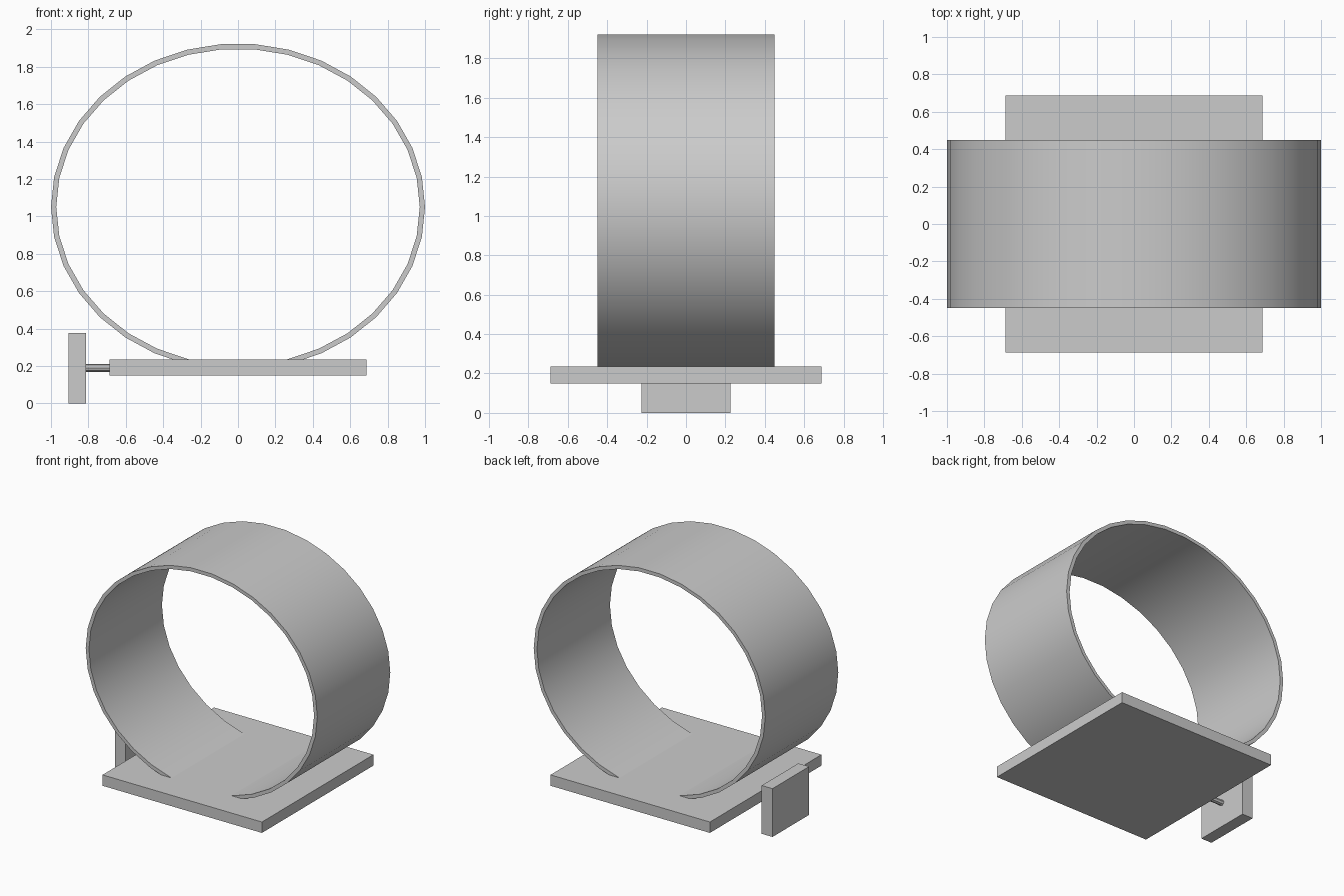
import bpy, bmesh
from math import cos, sin, tau, pi
from mathutils import Matrix

if "Cube" in bpy.data.objects:
    bpy.data.objects.remove(bpy.data.objects["Cube"])


def finish(name, bm, smooth=False):
    bmesh.ops.recalc_face_normals(bm, faces=bm.faces)
    mesh = bpy.data.meshes.new(name)
    bm.to_mesh(mesh)
    bm.free()
    ob = bpy.data.objects.new(name, mesh)
    bpy.context.collection.objects.link(ob)
    if smooth:
        bpy.ops.object.select_all(action='DESELECT')
        ob.select_set(True)
        bpy.context.view_layer.objects.active = ob
        bpy.ops.object.shade_smooth_by_angle(angle=pi / 6)
    return ob


def box(name, x0, x1, y0, y1, z0, z1):
    bm = bmesh.new()
    bmesh.ops.create_cube(bm, size=1)
    bmesh.ops.scale(bm, vec=(x1 - x0, y1 - y0, z1 - z0), verts=bm.verts)
    bmesh.ops.translate(bm, vec=((x0 + x1) / 2, (y0 + y1) / 2, (z0 + z1) / 2), verts=bm.verts)
    return finish(name, bm)


def oval_ring(name, rx, rz, thick, half_width, cz, n):
    bm = bmesh.new()
    # Rectangular cross-section swept round the oval
    section = [(0, -half_width), (0, half_width), (thick, half_width), (thick, -half_width)]
    loops = []
    for i in range(n):
        a = tau * i / n
        loops.append([bm.verts.new(((rx - t) * cos(a), y, cz + (rz - t) * sin(a)))
                      for t, y in section])
    for i in range(n):
        p, q = loops[i], loops[(i + 1) % n]
        for j in range(4):
            k = (j + 1) % 4
            bm.faces.new((p[j], p[k], q[k], q[j]))
    return finish(name, bm, smooth=True)


# Oval hoop, its lowest part sunk into the base
oval_ring("hoop", 1.0, 0.874, 0.028, 0.45, 1.05, 34)

# Square base plate
box("base_plate", -0.688, 0.688, -0.688, 0.688, 0.15, 0.235)

# Upright end plate beside the base
box("end_plate", -0.905, -0.812, -0.226, 0.226, 0, 0.377)

# Thin rod joining the end plate to the base
bm = bmesh.new()
bmesh.ops.create_cone(bm, cap_ends=True, segments=8, radius1=0.021, radius2=0.021, depth=0.16,
                      matrix=Matrix.Translation((-0.75, 0, 0.19)) @ Matrix.Rotation(pi / 2, 4, 'Y'))
finish("connecting_rod", bm)
